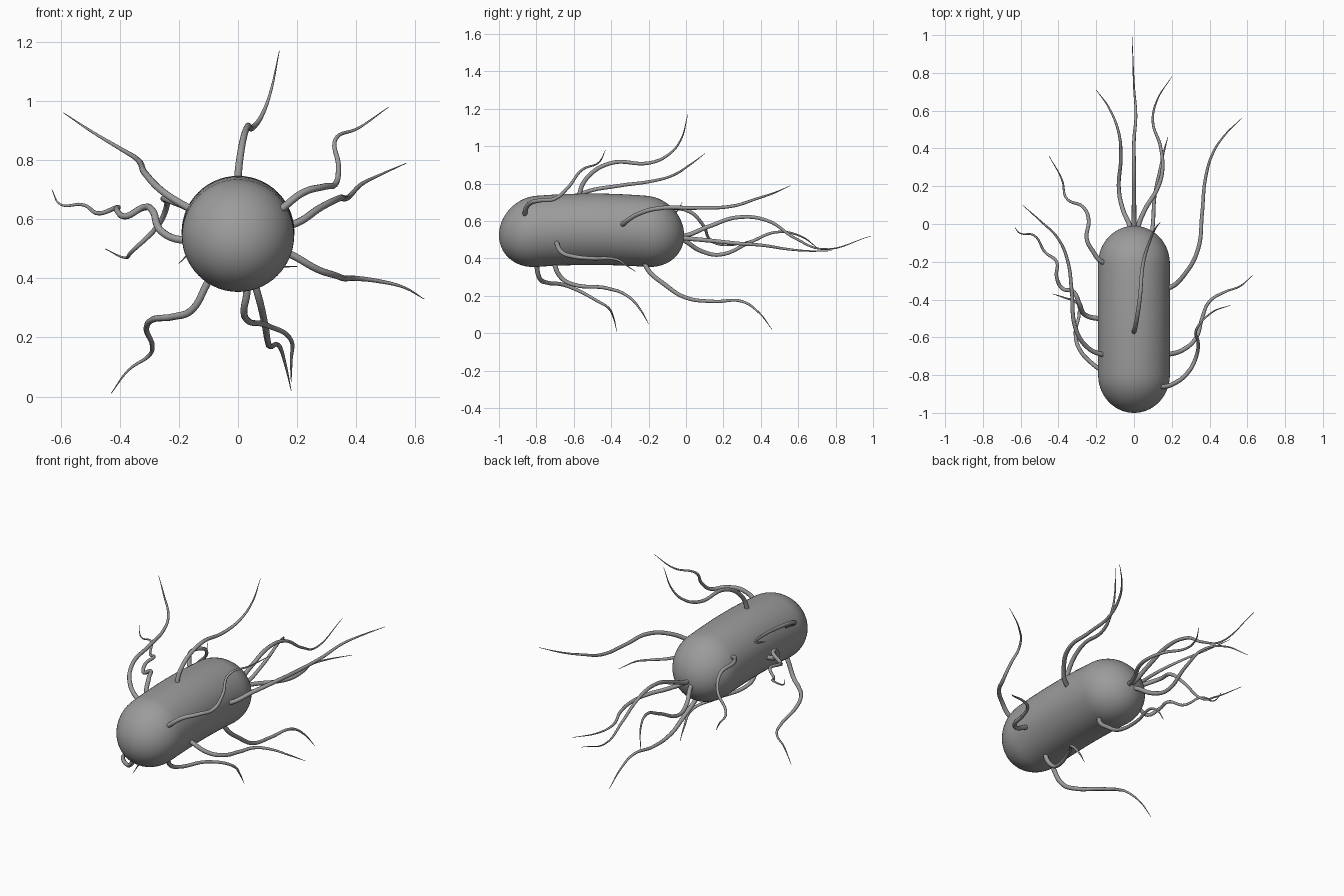
import bpy
import bmesh
from math import cos, sin, pi
from mathutils import Vector

default_cube = bpy.data.objects.get("Cube")
if default_cube:
    bpy.data.objects.remove(default_cube, do_unlink=True)

# One plain grey covers everything
grey = bpy.data.materials.new("soft_grey")
grey.use_nodes = True
shade = (0.33, 0.33, 0.33, 1)
grey.diffuse_color = shade
grey.node_tree.nodes["Principled BSDF"].inputs["Base Color"].default_value = shade

FRONT, BACK, RADIUS, CAP = -1.0, -0.01, 0.19, 0.2
MIDDLE = (FRONT + BACK) / 2


def spine_height(y):
    """Height of the gently arched body axis."""
    return 0.556 - 0.13 * (y - MIDDLE) ** 2


def add_object(name, data):
    obj = bpy.data.objects.new(name, data)
    bpy.context.scene.collection.objects.link(obj)
    data.materials.append(grey)
    return obj


def build_body():
    """Rounded capsule, spun from a half profile and then arched."""
    steps = 14
    cap = [(CAP * (1 - cos(pi / 2 * i / steps)), RADIUS * sin(pi / 2 * i / steps))
           for i in range(steps + 1)]
    straight = BACK - FRONT - 2 * CAP
    profile = [(FRONT + along, radius) for along, radius in cap]
    profile += [(FRONT + CAP + straight * i / steps, RADIUS + 0.001 * sin(pi * i / steps))
                for i in range(1, steps)]
    profile += [(BACK - along, radius) for along, radius in reversed(cap)]

    bm = bmesh.new()
    verts = [bm.verts.new((0, y, radius)) for y, radius in profile]
    edges = [bm.edges.new(pair) for pair in zip(verts, verts[1:])]
    bmesh.ops.spin(bm, geom=verts + edges, cent=(0, 0, 0), axis=(0, 1, 0),
                   angle=2 * pi, steps=56)
    bmesh.ops.remove_doubles(bm, verts=bm.verts, dist=0.0001)
    for vert in bm.verts:
        vert.co.z += spine_height(vert.co.y)
    bmesh.ops.recalc_face_normals(bm, faces=bm.faces)
    for face in bm.faces:
        face.smooth = True
    mesh = bpy.data.meshes.new("body")
    bm.to_mesh(mesh)
    bm.free()
    add_object("body", mesh)


def hair(name, *path):
    """Tapered wavy tube through a path in hundredths, rooted inside the body."""
    points = [Vector(p) / 100 for p in path]
    root_y = min(max(points[0].y, FRONT + CAP), BACK - CAP)
    axis = Vector((0, root_y, spine_height(root_y)))
    points.insert(0, points[0].lerp(axis, 0.2))

    curve = bpy.data.curves.new(name, "CURVE")
    curve.dimensions = "3D"
    curve.bevel_depth = 0.0138
    curve.bevel_resolution = 3
    curve.resolution_u = 8
    curve.use_fill_caps = True
    spline = curve.splines.new("BEZIER")
    spline.bezier_points.add(len(points) - 1)
    for i, (knot, point) in enumerate(zip(spline.bezier_points, points)):
        knot.co = point
        knot.handle_left_type = knot.handle_right_type = "AUTO"
        along = i / (len(points) - 1)
        knot.radius = 1 - 0.5 * along - 0.42 * along ** 4

    # Turn the curve into a smooth mesh
    source = bpy.data.objects.new(name + "_path", curve)
    bpy.context.scene.collection.objects.link(source)
    graph = bpy.context.evaluated_depsgraph_get()
    mesh = bpy.data.meshes.new_from_object(source.evaluated_get(graph))
    bpy.data.objects.remove(source, do_unlink=True)
    mesh.shade_smooth()
    mesh.materials.clear()
    add_object(name, mesh)


build_body()

# Hair on the back of the body
hair("top_hair", (0, -57, 74), (1, -53, 83), (3, -40, 91), (5, -20, 91),
     (8, -10, 95), (11, -3, 103), (14, 1, 117))

# Hairs on the left side
hair("left_front_hair", (14, -86, 63), (22, -84, 69), (29, -78, 71), (33, -70, 72),
     (34, -63, 78), (33, -56, 87), (41, -47, 91), (51, -43, 98))
hair("left_middle_hair", (18, -69, 48), (27, -66, 43), (33, -60, 41), (36, -50, 40),
     (40, -41, 40), (48, -36, 39), (56, -33, 37), (63, -27, 33))
hair("left_back_hair", (18, -34, 58), (28, -25, 64), (34, -13, 67), (36, 5, 67),
     (38, 25, 68), (42, 38, 72), (48, 47, 75), (57, 56, 79))

# Hairs on the right side
hair("right_front_hair", (-17, -69, 64), (-25, -65, 69), (-31, -55, 75), (-33, -35, 79),
     (-35, -20, 81), (-40, -8, 84), (-50, 2, 90), (-59, 10, 96))
hair("right_middle_hair", (-19, -50, 53), (-26, -48, 56), (-29, -42, 63), (-32, -36, 64),
     (-38, -34, 61), (-41, -28, 63), (-41, -20, 64), (-47, -15, 62), (-53, -6, 65),
     (-60, -5, 65), (-63, -2, 70))
hair("right_back_hair", (-17, -20, 64), (-22, -14, 66), (-25, -8, 67), (-24, 2, 65),
     (-27, 9, 58), (-36, 14, 49), (-38, 23, 47), (-45, 36, 50))

# Hairs under the body
hair("lower_front_hair", (-10, -80, 39), (-16, -78, 29), (-22, -74, 27), (-29, -66, 26),
     (-31, -58, 23), (-29, -47, 17), (-30, -42, 14), (-37, -39, 9), (-43, -37, 1))
hair("lower_middle_hair", (3, -70, 36), (2, -66, 29), (3, -60, 26), (10, -42, 24),
     (18, -30, 19), (18, -24, 12), (18, -20, 5))
hair("lower_back_hair", (6, -22, 37), (9, -10, 25), (10, 0, 19), (11, 15, 17),
     (14, 30, 17), (16, 39, 11), (18, 46, 2))

# Bundle of hairs at the tail end
hair("tail_hair_centre", (0, -2, 52), (0, 12, 57), (0, 28, 62), (0, 44, 60),
     (1, 58, 51), (0, 73, 45), (-1, 99, 52))
hair("tail_hair_left", (2, -2, 51), (6, 8, 50), (12, 18, 49), (15, 28, 48),
     (14, 41, 47), (10, 54, 45), (12, 65, 44), (20, 78, 44))
hair("tail_hair_right", (-2, -2, 50), (-6, 8, 44), (-8, 18, 42), (-7, 35, 49),
     (-8, 48, 54), (-13, 61, 52), (-20, 71, 45))
